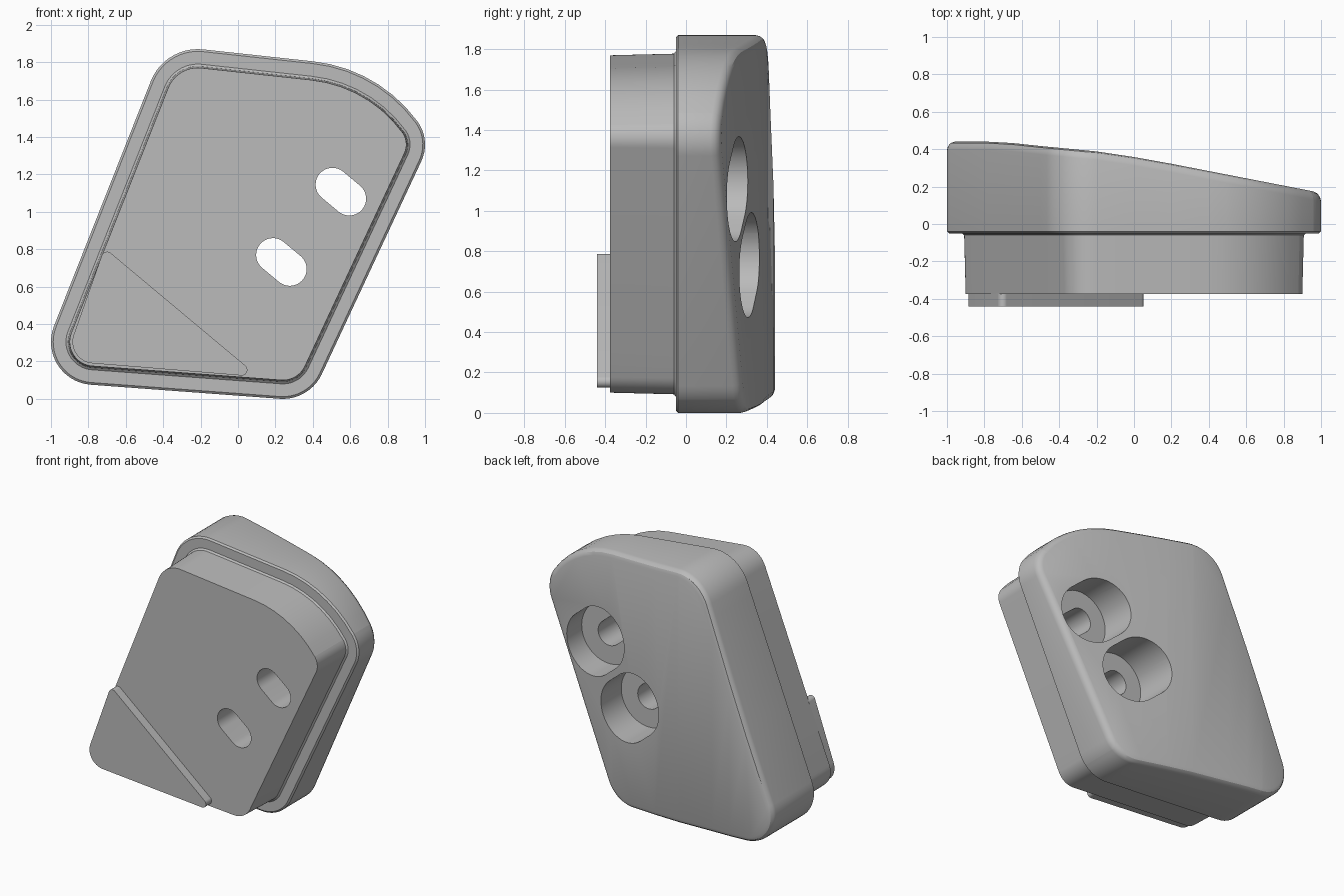
import bpy, bmesh
from math import cos, sin, radians
from mathutils import Vector

cube = bpy.data.objects.get("Cube")
if cube:
    bpy.data.objects.remove(cube, do_unlink=True)

grey = bpy.data.materials.new("plain grey")
grey.use_nodes = True
COLOUR = (0.5, 0.5, 0.5, 1)
grey.diffuse_color = COLOUR
grey.node_tree.nodes["Principled BSDF"].inputs["Base Color"].default_value = COLOUR


def outline(arcs, inset=0.0):
    """Points along tangent arcs (x, z, radius, start, end in degrees)."""
    points = []
    for cx, cz, r, start, end in arcs:
        steps = max(4, round((end - start) / 7))
        for i in range(steps + 1):
            a = radians(start + (end - start) * i / steps)
            points.append((cx + (r - inset) * cos(a), cz + (r - inset) * sin(a)))
    return points


def loft(arcs, sections):
    """Closed solid through (y, inset) sections of one outline."""
    bm = bmesh.new()
    rings = [[bm.verts.new((x, y, z)) for x, z in outline(arcs, inset)]
             for y, inset in sections]
    for a, b in zip(rings, rings[1:]):
        for i in range(len(a)):
            j = (i + 1) % len(a)
            bm.faces.new((a[i], a[j], b[j], b[i]))
    bm.faces.new(rings[0])
    bm.faces.new(rings[-1])
    bmesh.ops.remove_doubles(bm, verts=bm.verts, dist=0.0002)
    bmesh.ops.recalc_face_normals(bm, faces=bm.faces)
    return bm


def finish(bm, name):
    mesh = bpy.data.meshes.new(name)
    bm.to_mesh(mesh)
    bm.free()
    mesh.materials.append(grey)
    obj = bpy.data.objects.new(name, mesh)
    bpy.context.collection.objects.link(obj)
    return obj


def select_only(obj):
    bpy.ops.object.select_all(action='DESELECT')
    obj.select_set(True)
    bpy.context.view_layer.objects.active = obj


# Main body: narrow plug at the front, wide flange with a rounded back rim
BODY = [(0.24, 0.23, 0.23, 266, 335.1), (0.79, 1.36, 0.21, -24.9, 36.2),
        (0.318, 1.014, 0.795, 36.2, 84.1), (-0.215, 1.6, 0.27, 84.1, 158.3),
        (-0.77, 0.305, 0.23, 158.3, 266)]
bm = loft(BODY, [(-0.375, 0.1), (-0.06, 0.092), (-0.05, 0.08), (-0.05, 0.012),
                 (-0.04, 0), (0.395, 0), (0.415, 0.005), (0.432, 0.018), (0.44, 0.04)])

# Back surface: level on one side, then sloping down toward +x
SLOPE = [(-1.1, 0.44), (-0.78, 0.44), (-0.65, 0.433), (-0.5, 0.417), (-0.2, 0.388),
         (0, 0.358), (0.2, 0.322), (0.4, 0.283), (1.1, 0.147)]


def back_depth(x):
    for (x0, y0), (x1, y1) in zip(SLOPE, SLOPE[1:]):
        if x <= x1:
            return y0 + (y1 - y0) * (x - x0) / (x1 - x0)
    return SLOPE[-1][1]


for x, _ in SLOPE[1:-1]:
    bmesh.ops.bisect_plane(bm, geom=bm.verts[:] + bm.edges[:] + bm.faces[:],
                           plane_co=Vector((x, 0, 0)), plane_no=Vector((1, 0, 0)))
for v in bm.verts:
    if v.co.y > 0.3:
        v.co.y += back_depth(v.co.x) - 0.44
body = finish(bm, "body")


# Two slotted holes with wide oval recesses at the back
def capsule(cx, cz, r, half=0.0585, tilt=-39.8):
    dx, dz = half * cos(radians(tilt)), half * sin(radians(tilt))
    return [(cx + dx, cz + dz, r, tilt - 90, tilt + 90),
            (cx - dx, cz - dz, r, tilt + 90, tilt + 270)]


for cx, cz in [(0.55, 1.108), (0.232, 0.732)]:
    for r, y0, y1 in [(0.09, -0.6, 0.1), (0.222, 0.03, 0.7)]:
        cutter = finish(loft(capsule(cx, cz, r), [(y0, 0), (y1, 0)]), "hole_cutter")
        cutter.hide_render = True
        cut = body.modifiers.new("hole", 'BOOLEAN')
        cut.operation = 'DIFFERENCE'
        cut.solver = 'EXACT'
        cut.object = cutter
        select_only(body)
        bpy.ops.object.modifier_apply(modifier=cut.name)
        bpy.data.objects.remove(cutter, do_unlink=True)

# Thin three-cornered pad on the front
PAD = [(0.02, 0.155, 0.03, -94, 50.2), (-0.70, 0.757, 0.03, 50.2, 158.3),
       (-0.77, 0.305, 0.115, 158.3, 266)]
pad = finish(loft(PAD, [(-0.44, 0), (-0.37, 0)]), "corner_pad")

for obj in (body, pad):
    select_only(obj)
    bpy.ops.object.shade_smooth_by_angle(angle=radians(30))
